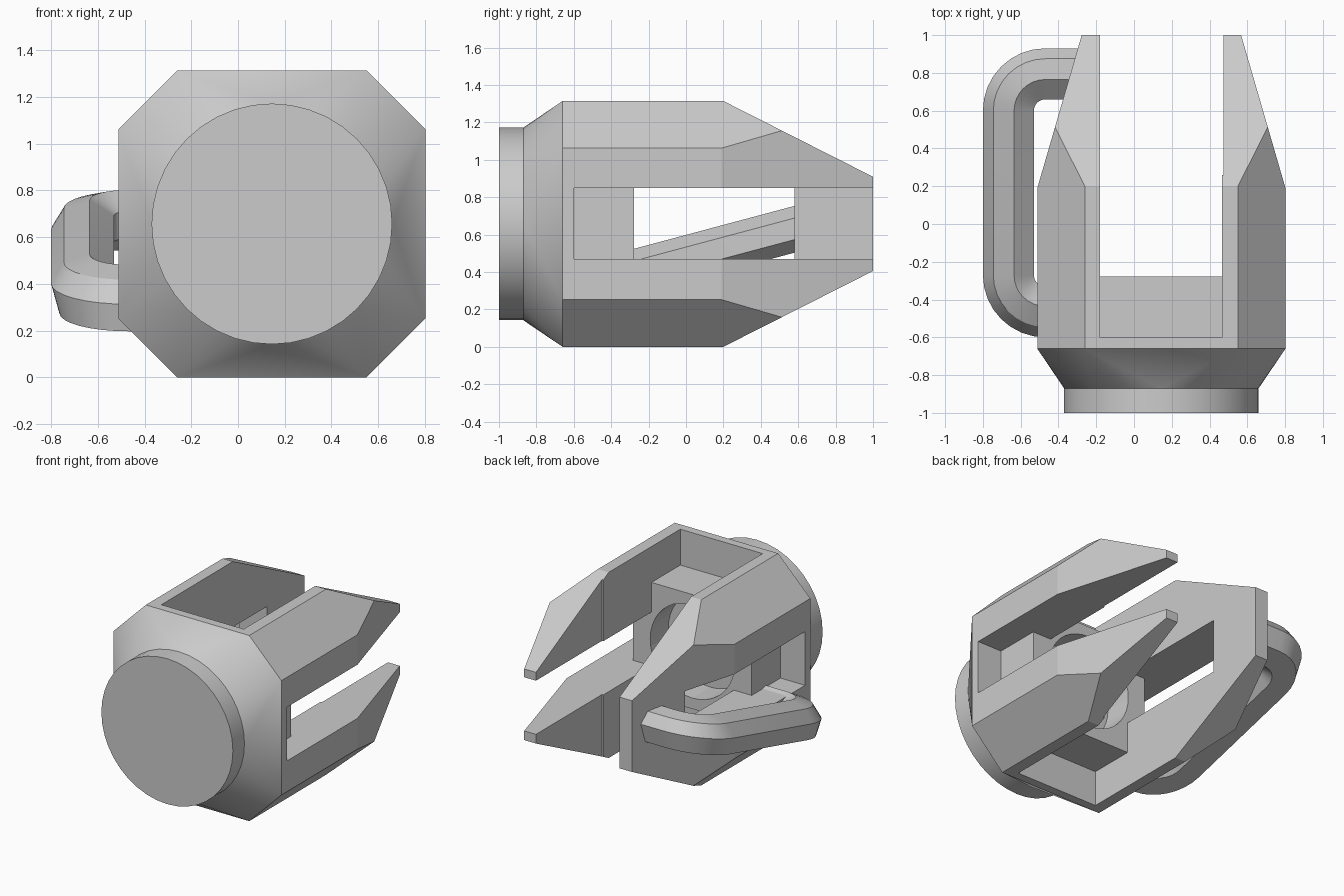
import bpy, bmesh, math
from mathutils import Vector

old = bpy.data.objects.get("Cube")
if old:
    bpy.data.objects.remove(old, do_unlink=True)

CX, CZ = 0.145, 0.657          # axis of the clamp
HALF, CHAMFER = 0.657, 0.252   # octagon half width and corner cut

grey = bpy.data.materials.new("plain_grey")
grey.use_nodes = True
grey.diffuse_color = (0.6, 0.6, 0.6, 1)
grey.node_tree.nodes["Principled BSDF"].inputs["Base Color"].default_value = (0.6, 0.6, 0.6, 1)


def finish(name, bm, smooth=None):
    bmesh.ops.recalc_face_normals(bm, faces=bm.faces[:])
    mesh = bpy.data.meshes.new(name)
    bm.to_mesh(mesh)
    bm.free()
    mesh.materials.append(grey)
    obj = bpy.data.objects.new(name, mesh)
    bpy.context.collection.objects.link(obj)
    if smooth:
        bpy.ops.object.select_all(action='DESELECT')
        obj.select_set(True)
        bpy.context.view_layer.objects.active = obj
        bpy.ops.object.shade_smooth_by_angle(angle=math.radians(smooth))
    return obj


def hull(points):
    bm = bmesh.new()
    for p in points:
        bm.verts.new(p)
    bmesh.ops.convex_hull(bm, input=bm.verts[:])
    bmesh.ops.dissolve_limit(bm, angle_limit=0.002, verts=bm.verts[:], edges=bm.edges[:])
    return bm


def octagon(y):
    k = HALF - CHAMFER
    pairs = [(HALF, k), (k, HALF)]
    return [(CX + sx * a, y, CZ + sz * b) for a, b in pairs for sx in (-1, 1) for sz in (-1, 1)]


def circle(y, r, n=40):
    return [(CX + r * math.cos(math.tau * i / n), y, CZ + r * math.sin(math.tau * i / n))
            for i in range(n)]


def box(name, x, y, z):
    return finish(name, hull([(a, b, c) for a in x for b in y for c in z]))


def cut(obj, cutter):
    cutter.hide_render = True
    mod = obj.modifiers.new("cut", 'BOOLEAN')
    mod.operation = 'DIFFERENCE'
    mod.solver = 'EXACT'
    mod.object = cutter
    bpy.context.view_layer.objects.active = obj
    bpy.ops.object.modifier_apply(modifier=mod.name)
    bpy.data.objects.remove(cutter, do_unlink=True)


# Octagonal body, tapered towards the back on all four sides
bm = hull(octagon(-0.66) + octagon(1.0))
for sign in (-1, 1):
    tapers = [((CX, 0.2, CZ + sign * HALF), (0, 0.405, sign * 0.8)),
              ((CX + sign * HALF, 0.19, CZ), (sign * 0.81, 0.235, 0))]
    for co, no in tapers:
        bmesh.ops.bisect_plane(bm, geom=bm.verts[:] + bm.edges[:] + bm.faces[:],
                               plane_co=co, plane_no=Vector(no).normalized(), clear_outer=True)
        bmesh.ops.holes_fill(bm, edges=[e for e in bm.edges if e.is_boundary])
body = finish("jaw_body", bm)

# Slots that divide the body into jaws; the -x side keeps a bridge at its end
cut(body, box("upright_slot", (CX - 0.325, CX + 0.32), (-0.6, 1.2), (-0.2, 1.5)))
cut(body, box("step_slot", (CX, CX + 0.33), (0.26, 1.2), (-0.2, 1.5)))
cut(body, box("open_side_slot", (CX, 1.0), (-0.6, 1.2), (0.47, 0.85)))
cut(body, box("closed_side_slot", (-0.8, CX), (-0.6, 0.58), (0.47, 0.85)))

# Inner block with a round recess
block = box("inner_block", (CX - 0.465, CX + 0.465), (-0.62, -0.278), (0.25, 1.06))
cut(block, finish("recess", hull(circle(-0.48, 0.33) + circle(-0.1, 0.33))))

# Collar from octagon to circle, and the round cap
finish("collar", hull(octagon(-0.66) + circle(-0.87, 0.515)), 25)
finish("round_cap", hull(circle(-1.0, 0.515) + circle(-0.865, 0.515)), 30)

# Sloping side handle: a faceted section swept round two corners
section = [(0.33, 0.0), (0.275, 0.09), (0.165, 0.125), (0.06, 0.06),
           (0.06, -0.055), (0.14, -0.125), (0.295, -0.125)]
HX, FRONT, BACK, STEPS = -0.47, -0.27, 0.6, 8
path = [(-0.26, FRONT, 0)]
for y, start in ((FRONT, 0), (BACK, 90)):
    path += [(HX, y, start + 90 * i / STEPS) for i in range(STEPS + 1)]
path.append((-0.24, BACK, 180))
bm = bmesh.new()
rings = []
for x, y, deg in path:
    a = math.radians(deg)
    ring = []
    for r, h in section:
        py = y - r * math.cos(a)
        ring.append(bm.verts.new((x - r * math.sin(a), py, 0.52 + 0.267 * (py - 0.175) + h)))
    rings.append(ring)
n = len(section)
for p, q in zip(rings, rings[1:]):
    for i in range(n):
        j = (i + 1) % n
        bm.faces.new((p[i], p[j], q[j], q[i]))
bm.faces.new(rings[0])
bm.faces.new(rings[-1])
finish("side_handle", bm, 25)
